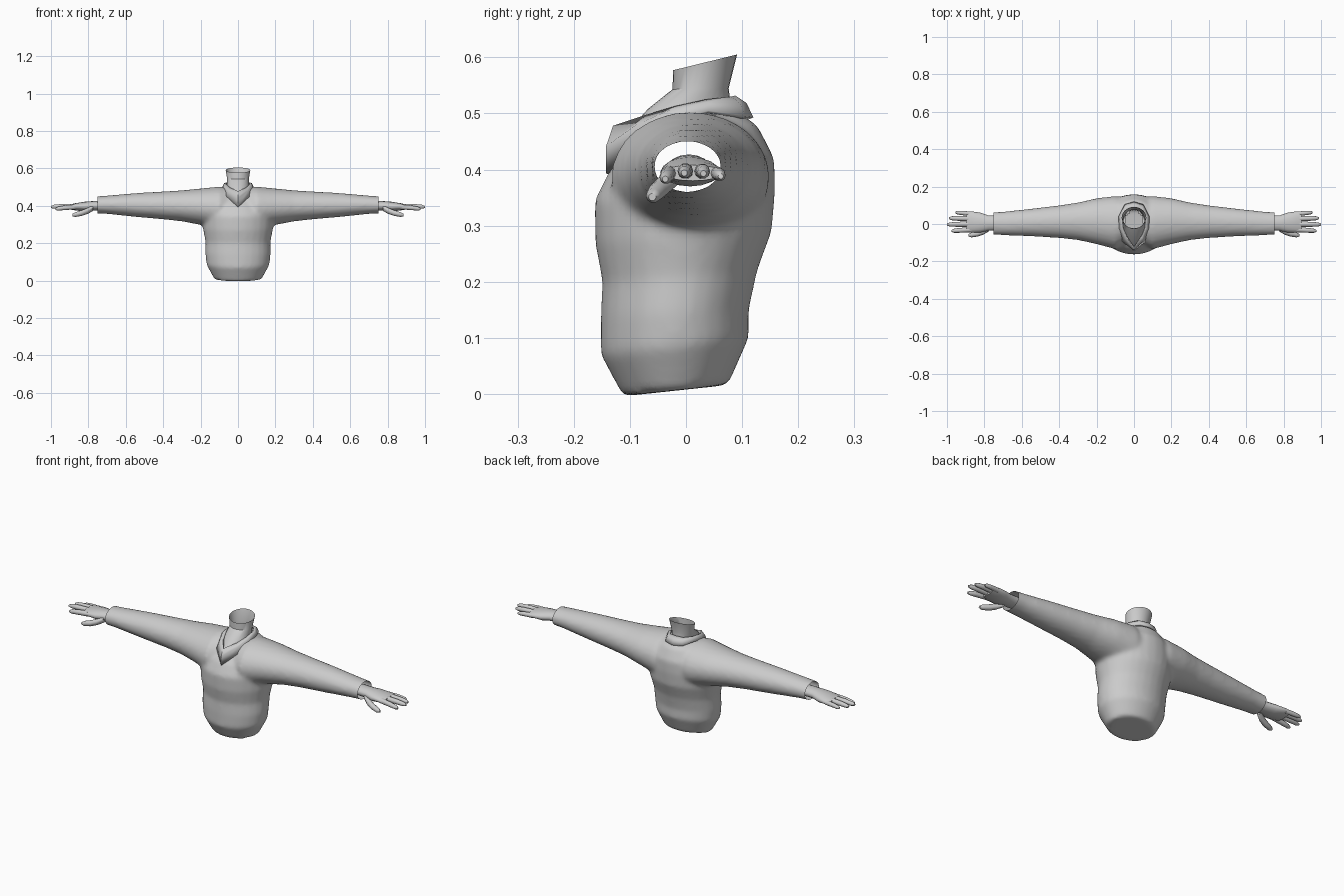
import bpy, bmesh, math
from mathutils import Vector

if "Cube" in bpy.data.objects:
    bpy.data.objects.remove(bpy.data.objects["Cube"])


def make_object(name, bm, angle=40):
    bmesh.ops.recalc_face_normals(bm, faces=bm.faces)
    me = bpy.data.meshes.new(name)
    bm.to_mesh(me)
    bm.free()
    ob = bpy.data.objects.new(name, me)
    bpy.context.collection.objects.link(ob)
    bpy.ops.object.select_all(action='DESELECT')
    ob.select_set(True)
    bpy.context.view_layer.objects.active = ob
    bpy.ops.object.shade_smooth_by_angle(angle=math.radians(angle))
    return ob


def angles(n):
    return [2 * math.pi * i / n for i in range(n)]


def ring_z(w, yf, yb, zf, zb, n=28):
    """Upright-body section: half width, front/back depth, front/back height."""
    out = []
    for a in angles(n):
        t = (1 + math.sin(a)) / 2
        out.append(Vector((w * math.cos(a), yf + (yb - yf) * t, zf + (zb - zf) * t)))
    return out


def ring_x(x, yf, yb, zb, zt, n=24):
    """Limb section across x."""
    return [Vector((x, (yf + yb) / 2 + (yb - yf) / 2 * math.cos(a),
                    (zb + zt) / 2 + (zt - zb) / 2 * math.sin(a))) for a in angles(n)]


def loft(bm, rings, caps=True):
    vs = [[bm.verts.new(p) for p in r] for r in rings]
    n = len(vs[0])
    for a, b in zip(vs, vs[1:]):
        for i in range(n):
            j = (i + 1) % n
            bm.faces.new((a[i], a[j], b[j], b[i]))
    if caps:
        bm.faces.new(vs[0][::-1])
        bm.faces.new(vs[-1])


# Sweater: body and both sleeves blended into one skin
torso = [(.125, -.112, .075, -.004, .016), (.168, -.152, .112, .07, .10),
         (.175, -.152, .112, .14, .15), (.174, -.149, .127, .2, .22),
         (.188, -.162, .153, .27, .29), (.19, -.163, .159, .345, .36),
         (.165, -.135, .158, .40, .42), (.12, -.08, .127, .455, .48),
         (.08, -.05, .09, .485, .503)]
sleeve = [(0, -.09, .13, .25, .50), (.1, -.135, .15, .27, .503),
          (.2, -.108, .138, .298, .493), (.3, -.086, .115, .317, .483),
          (.4, -.075, .1, .328, .477), (.55, -.066, .082, .341, .468),
          (.7, -.06, .066, .357, .455), (.78, -.057, .062, .361, .449)]
bm = bmesh.new()
loft(bm, [ring_z(*r) for r in torso])
loft(bm, [ring_x(-r[0], *r[1:]) for r in sleeve[:0:-1]] + [ring_x(*r) for r in sleeve])
blend = make_object("sweater_blend", bm)
m = blend.modifiers.new("Blend", 'REMESH')
m.mode = 'VOXEL'
m.voxel_size = .01
m = blend.modifiers.new("Relax", 'SMOOTH')
m.factor = .5
m.iterations = 8
deps = bpy.context.evaluated_depsgraph_get()
blended = bpy.data.meshes.new_from_object(blend.evaluated_get(deps))
bm = bmesh.new()
bm.from_mesh(blended)
bpy.data.objects.remove(blend)

# Open the cuffs and the neck hole
for s in (-1, 1):
    bmesh.ops.bisect_plane(bm, geom=bm.verts[:] + bm.edges[:] + bm.faces[:],
                           plane_co=(s * .75, 0, 0), plane_no=(s, 0, 0), clear_outer=True)
hole = []
for f in bm.faces:
    c = f.calc_center_median()
    if c.z > .43 and (c.x / .05) ** 2 + ((c.y + .005) / .078) ** 2 < 1:
        hole.append(f)
bmesh.ops.delete(bm, geom=hole, context='FACES')
make_object("sweater", bm)

# Neck: open tube flaring into the chest
bm = bmesh.new()
loft(bm, [ring_z(*r) for r in [(.055, -.12, .085, .45, .49), (.06, -.068, .08, .508, .515),
                               (.058, -.024, .076, .543, .545), (.066, -.023, .091, .577, .605)]],
     caps=False)
make_object("neck", bm)

# V-shaped collar band: inner and outer edge, right half from back to front
inner = [(0, .088, .532), (.04, .08, .53), (.064, .035, .525),
         (.06, -.02, .513), (.042, -.07, .498), (0, -.13, .478)]
outer = [(0, .12, .493), (.05, .105, .495), (.083, .04, .505),
         (.086, -.02, .49), (.062, -.095, .45), (0, -.143, .393)]


def full(half):
    return [Vector(p) for p in half] + [Vector((-x, y, z)) for x, y, z in half[-2:0:-1]]


inn, out = full(inner), full(outer)
middle = [(a + b) / 2 + Vector((0, -.006 if a.y < 0 else .004, .006)) for a, b in zip(inn, out)]
bm = bmesh.new()
loft(bm, [inn, middle, out], caps=False)
collar = make_object("collar", bm, 60)
m = collar.modifiers.new("Thickness", 'SOLIDIFY')
m.thickness = .01


# Hands: palm, four fingers and thumb, mirrored
def mirrored(name, bm):
    make_object(name, bm, 60).modifiers.new("Mirror", 'MIRROR')


bm = bmesh.new()
loft(bm, [ring_x(*r, n=16) for r in [(.72, -.034, .044, .375, .427), (.78, -.036, .046, .375, .425),
                                     (.82, -.045, .06, .37, .422), (.87, -.046, .068, .376, .414),
                                     (.895, -.042, .066, .38, .408)]])
mirrored("palm", bm)


def digit(name, path, r):
    pts = [Vector(p) for p in path]
    rings = []
    for t, k in ((0, 1), (.3, 1), (.6, .95), (.88, .8), (1, .4)):
        a = pts[0].lerp(pts[1], t)
        b = pts[1].lerp(pts[2], t)
        c = a.lerp(b, t)
        rings.append(ring_x(c.x, c.y - r * k, c.y + r * k, c.z - r * k, c.z + r * k, n=10))
    bm = bmesh.new()
    loft(bm, rings)
    mirrored(name, bm)


digit("index_finger", [(.87, -.03, .394), (.92, -.033, .392), (.975, -.037, .383)], .0135)
digit("middle_finger", [(.87, -.001, .396), (.93, -.001, .4), (1.0, -.003, .394)], .014)
digit("ring_finger", [(.87, .028, .396), (.93, .03, .4), (.988, .031, .393)], .0135)
digit("little_finger", [(.87, .054, .393), (.91, .058, .394), (.955, .062, .388)], .012)
digit("thumb", [(.775, -.022, .388), (.82, -.055, .36), (.885, -.06, .351)], .0165)
